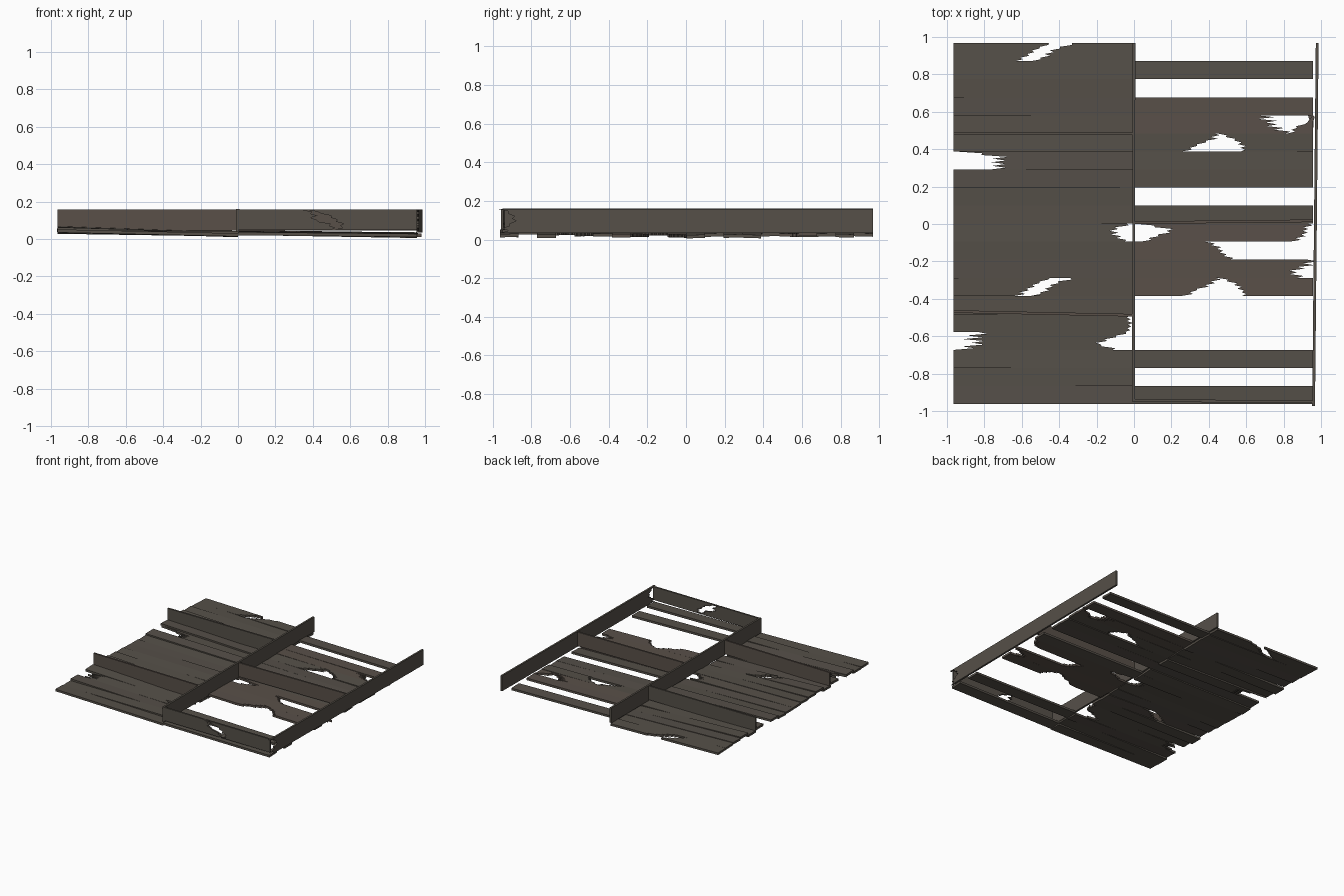
import bpy, bmesh, random
from mathutils import Vector

if "Cube" in bpy.data.objects:
    bpy.data.objects.remove(bpy.data.objects["Cube"])

random.seed(7)
PITCH, TOP, TH = 0.0965, 0.967, 0.017


def material(name, rgb):
    m = bpy.data.materials.new(name)
    m.diffuse_color = (*rgb, 1)
    m.use_nodes = True
    m.node_tree.nodes["Principled BSDF"].inputs["Base Color"].default_value = m.diffuse_color
    return m


GREY = material("weathered grey wood", (0.092, 0.080, 0.066))
BROWN = material("weathered brown wood", (0.100, 0.080, 0.066))


def edge(e, n=11):
    """Turn an end (number = clean cut, tuple = profile + splinter depth) into points (u, t)."""
    if not isinstance(e, tuple):
        return [(e, 0.0), (e, 1.0)]
    prof, amp = e
    pts = []
    for i in range(n):
        t = i / (n - 1)
        f = t * (len(prof) - 1)
        k = min(int(f), len(prof) - 2)
        u = prof[k] + (prof[k + 1] - prof[k]) * (f - k)
        pts.append((u + (amp if i % 2 else -amp) * random.uniform(0.3, 1), t))
    return pts


def board(name, left, right, place, depth, mat):
    """Flat board whose outline runs from the left end to the right end, thickened along depth."""
    outline = [place(u, t) for u, t in edge(left)]
    outline += [place(u, t) for u, t in reversed(edge(right))]
    bm = bmesh.new()
    f = bm.faces.new([bm.verts.new(p) for p in outline])
    ext = bmesh.ops.extrude_face_region(bm, geom=[f])
    bmesh.ops.translate(bm, vec=Vector(depth),
                        verts=[v for v in ext["geom"] if isinstance(v, bmesh.types.BMVert)])
    bmesh.ops.triangulate(bm, faces=[p for p in bm.faces if len(p.verts) > 4])
    bmesh.ops.recalc_face_normals(bm, faces=bm.faces)
    me = bpy.data.meshes.new(name)
    bm.to_mesh(me)
    bm.free()
    me.materials.append(mat)
    ob = bpy.data.objects.new(name, me)
    bpy.context.collection.objects.link(ob)


def plank(name, k, ends, z0, z1, x0, x1, mat):
    """Floor plank in row k; z0 and z1 are underside heights at x0 and x1."""
    y = TOP - (k + 1) * PITCH
    roll = random.uniform(-0.004, 0.004)

    def place(u, t):
        s = (u - x0) / (x1 - x0)
        return (u, y + t * PITCH, z0 + (z1 - z0) * s + roll * (t - 0.5))
    for i, (a, b) in enumerate(ends):
        board(f"{name}_{k}_{i}", a, b, place, (0, 0, TH), mat)


# Broken-end shapes, listed from the lower to the upper edge of a plank
L, M, R = -0.965, 0.0, 0.957
slant = [(L, ([-0.62, -0.57, -0.53, -0.44], 0.025)), (([-0.53, -0.46, -0.43, -0.32], 0.025), M)]
arch = [(M, ([0.28, 0.33, 0.42, 0.45], 0.025)), (([0.59, 0.58, 0.54, 0.46], 0.02), R)]

# Left half: complete deck with a few broken planks
left_rows = {k: [(L, M)] for k in range(20)}
left_rows[0] = left_rows[13] = slant
left_rows[6] = [(([-0.72, -0.73, -0.70, -0.92], 0.06), M)]
left_rows[10] = [(L, ([-0.03, -0.10, -0.12, -0.02], 0.03))]
left_rows[15] = [(L, ([-0.03, -0.02, -0.04], 0.02))]
left_rows[16] = [(([-0.92, -0.84, -0.87, -0.80], 0.06), ([-0.10, -0.2, -0.12, -0.03], 0.04))]
lift = [0.036, 0.044, 0.032, 0.040, 0.030, 0.050, 0.045, 0.034, 0.040, 0.052]
for k, ends in left_rows.items():
    plank("left_plank", k, ends, lift[(k * 3) % 10], random.uniform(0.010, 0.028), L, M, GREY)

# Right half: gaps where planks are missing
right_rows = {k: [(M, R)] for k in (1, 3, 6, 7, 9, 17, 19)}
right_rows[4] = [(M, ([0.84, 0.76, 0.72, 0.70], 0.05)),
                 (([0.84, 0.86, 0.95, 0.95], 0.02), R)]
right_rows[5] = right_rows[13] = arch
right_rows[10] = [(([0.05, 0.12, 0.21, 0.02], 0.03), ([0.86, 0.90, 0.92, 0.95], 0.03))]
right_rows[11] = [(M, ([0.53, 0.48, 0.45, 0.40], 0.025))]
right_rows[12] = [(M, ([0.90, 0.84, 0.93, 0.95], 0.04))]
browns = (3, 4, 10, 11, 12, 13)
for k, ends in right_rows.items():
    plank("right_plank", k, ends, random.uniform(0.022, 0.032), random.uniform(0.007, 0.018),
          M, R, BROWN if k in browns else GREY)


def beam_x(name, ends, y0, y1, x0, x1, zlo, zhi, mat):
    """Upright joist running along x."""
    def place(u, t):
        return (u, y0 + (y1 - y0) * (u - x0) / (x1 - x0), zlo + (zhi - zlo) * t)
    for i, (a, b) in enumerate(ends):
        board(f"{name}_{i}", a, b, place, (0, 0.014, 0), mat)


def beam_y(name, ends, x0, x1, zlo, zhi, mat):
    """Upright joist running along y, slightly skewed from x0 to x1."""
    def place(u, t):
        return (x0 + (x1 - x0) * (u + 0.95) / 1.917, u, zlo + (zhi - zlo) * t)
    for i, (a, b) in enumerate(ends):
        board(f"{name}_{i}", a, b, place, (0.015, 0, 0), mat)


# Long joists
beam_y("centre_joist", [(-0.95, 0.967)], -0.010, -0.008, 0.038, 0.160, GREY)
beam_y("side_joist", [(([-0.945, -0.93, -0.89, -0.90, -0.955], 0.02), 0.967)],
       0.953, 0.972, 0.034, 0.158, GREY)

# Short staggered joists between them
beam_x("left_back_joist", [(L, M)], 0.476, 0.476, L, M, 0.045, 0.157, GREY)
beam_x("left_front_joist", [(L, M)], -0.475, -0.495, L, M, 0.045, 0.157, BROWN)
beam_x("right_middle_joist", [(M, R)], 0.000, 0.010, M, R, 0.045, 0.157, BROWN)
beam_x("right_front_joist",
       [(M, ([0.52, 0.50, 0.40, 0.42, 0.36], 0.02)),
        (([0.53, 0.56, 0.52, 0.48, 0.38], 0.02), R)],
       -0.950, -0.958, M, R, 0.050, 0.157, GREY)
